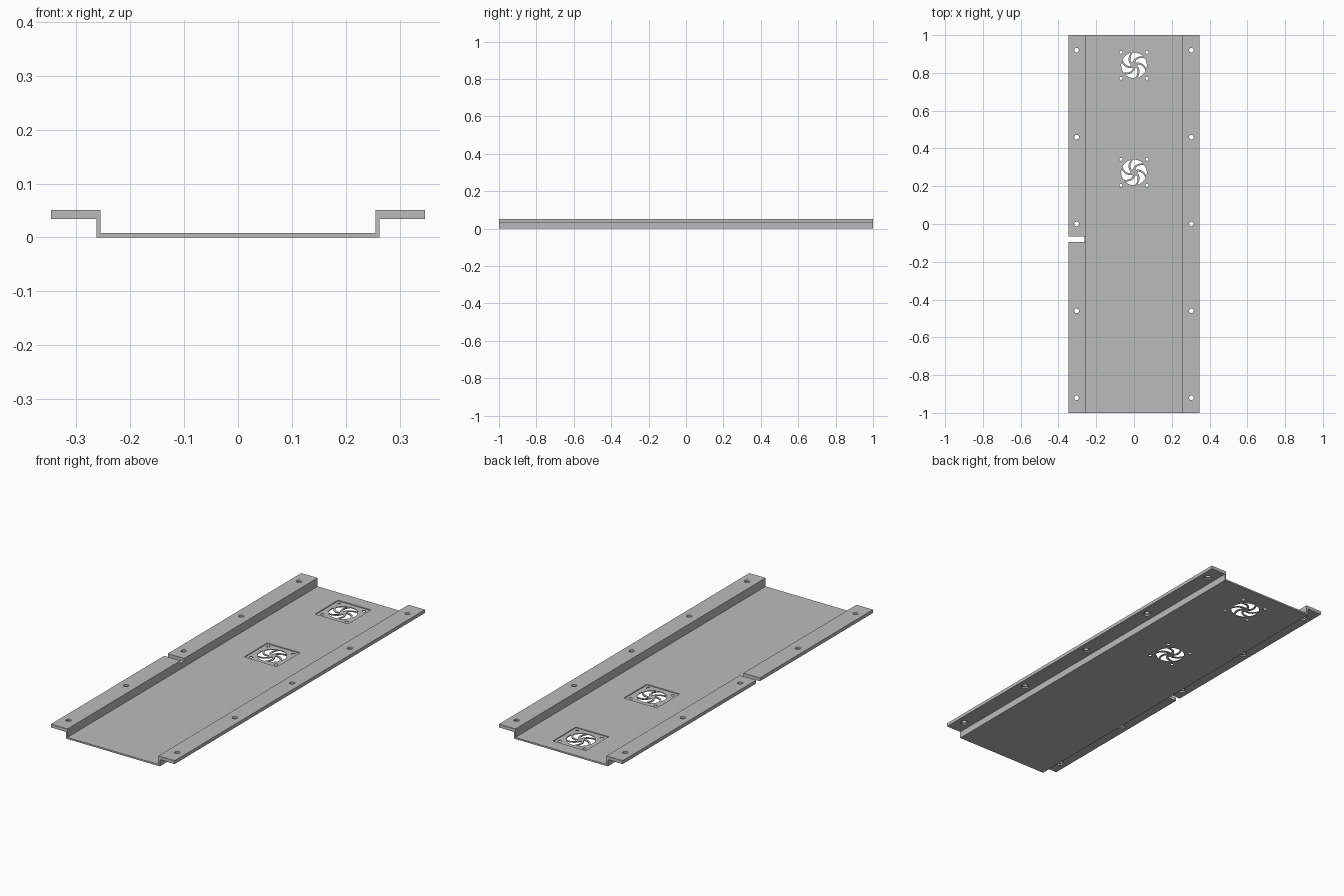
import bpy, bmesh, math
from mathutils import Matrix

cube = bpy.data.objects.get("Cube")
if cube:
    bpy.data.objects.remove(cube, do_unlink=True)

grey = bpy.data.materials.new("panel grey")
grey.use_nodes = True
grey.diffuse_color = (0.5, 0.5, 0.5, 1)
grey.node_tree.nodes["Principled BSDF"].inputs["Base Color"].default_value = (0.5, 0.5, 0.5, 1)

FLOOR, UNDER, TOP = 0.008, 0.034, 0.051
OUTER, WALL_OUT, WALL_IN = 0.346, 0.2625, 0.2545
FAN_CENTRES = [(0, 0.84), (0, 0.273)]
BLADES, HUB, RIM, RIB = 6, 0.018, 0.068, 0.012


def prism(bm, points, offset):
    """Extrude a closed outline along an offset vector."""
    face = bm.faces.new([bm.verts.new(p) for p in points])
    ext = bmesh.ops.extrude_face_region(bm, geom=[face])
    verts = [g for g in ext["geom"] if isinstance(g, bmesh.types.BMVert)]
    bmesh.ops.translate(bm, verts=verts, vec=offset)


def box(bm, x0, x1, y0, y1, z0, z1):
    prism(bm, [(x0, y0, z0), (x1, y0, z0), (x1, y1, z0), (x0, y1, z0)], (0, 0, z1 - z0))


def drill(bm, x, y, radius, z0, z1):
    bmesh.ops.create_cone(bm, cap_ends=True, segments=24, radius1=radius, radius2=radius,
                          depth=z1 - z0, matrix=Matrix.Translation((x, y, (z0 + z1) / 2)))


def finish(bm, name):
    bmesh.ops.recalc_face_normals(bm, faces=bm.faces[:])
    mesh = bpy.data.meshes.new(name)
    bm.to_mesh(mesh)
    bm.free()
    mesh.materials.append(grey)
    obj = bpy.data.objects.new(name, mesh)
    bpy.context.scene.collection.objects.link(obj)
    return obj


def blade_outline(cx, cy, start):
    """Swept opening between two curved ribs of constant width."""
    sides = ([], [])
    for i in range(9):
        t = i / 8
        r = HUB + (RIM - HUB) * t
        half = math.pi / BLADES - RIB / (2 * r)
        for side, sign in zip(sides, (-1, 1)):
            side.append((r, start - 0.9 * t + sign * half))
    a0, a1 = sides[0][-1][1], sides[1][-1][1]
    arc = [(RIM, a0 + (a1 - a0) * k / 6) for k in range(1, 6)]
    return [(cx + r * math.cos(a), cy + r * math.sin(a), -0.02)
            for r, a in sides[0] + arc + sides[1][::-1]]


# Folded panel: floor, two walls and two mounting flanges
half = [(WALL_OUT, 0), (WALL_OUT, UNDER), (OUTER, UNDER),
        (OUTER, TOP), (WALL_IN, TOP), (WALL_IN, FLOOR)]
profile = half + [(-x, z) for x, z in reversed(half)]
bm = bmesh.new()
prism(bm, [(x, -1, z) for x, z in profile], (0, 2, 0))
panel = finish(bm, "mounting_panel")

# Square fan seats, wire notch and wider bores under the flanges
seats = bmesh.new()
for cx, cy in FAN_CENTRES:
    box(seats, cx - 0.092, cx + 0.092, cy - 0.092, cy + 0.092, 0.004, 0.02)
box(seats, -0.4, -0.25, -0.096, -0.067, UNDER, 0.08)

# Fan openings, fan screw holes and flange screw holes
holes = bmesh.new()
for cx, cy in FAN_CENTRES:
    for k in range(BLADES):
        prism(holes, blade_outline(cx, cy, k * math.tau / BLADES), (0, 0, 0.045))
    for sx in (-1, 1):
        for sy in (-1, 1):
            drill(holes, cx + sx * 0.069, cy + sy * 0.069, 0.008, -0.02, 0.025)
for sx in (-1, 1):
    for k in range(-2, 3):
        drill(holes, sx * 0.304, k * 0.46, 0.0125, 0.02, 0.07)
        drill(seats, sx * 0.304, k * 0.46, 0.019, 0.02, 0.041)

# Cut everything out of the panel
bpy.context.view_layer.objects.active = panel
for cutter_mesh, name in ((seats, "seat_cutter"), (holes, "hole_cutter")):
    cutter = finish(cutter_mesh, name)
    cutter.hide_render = True
    mod = panel.modifiers.new(name, "BOOLEAN")
    mod.operation, mod.solver, mod.object = "DIFFERENCE", "EXACT", cutter
    bpy.ops.object.modifier_apply(modifier=mod.name)
    bpy.data.objects.remove(cutter, do_unlink=True)
